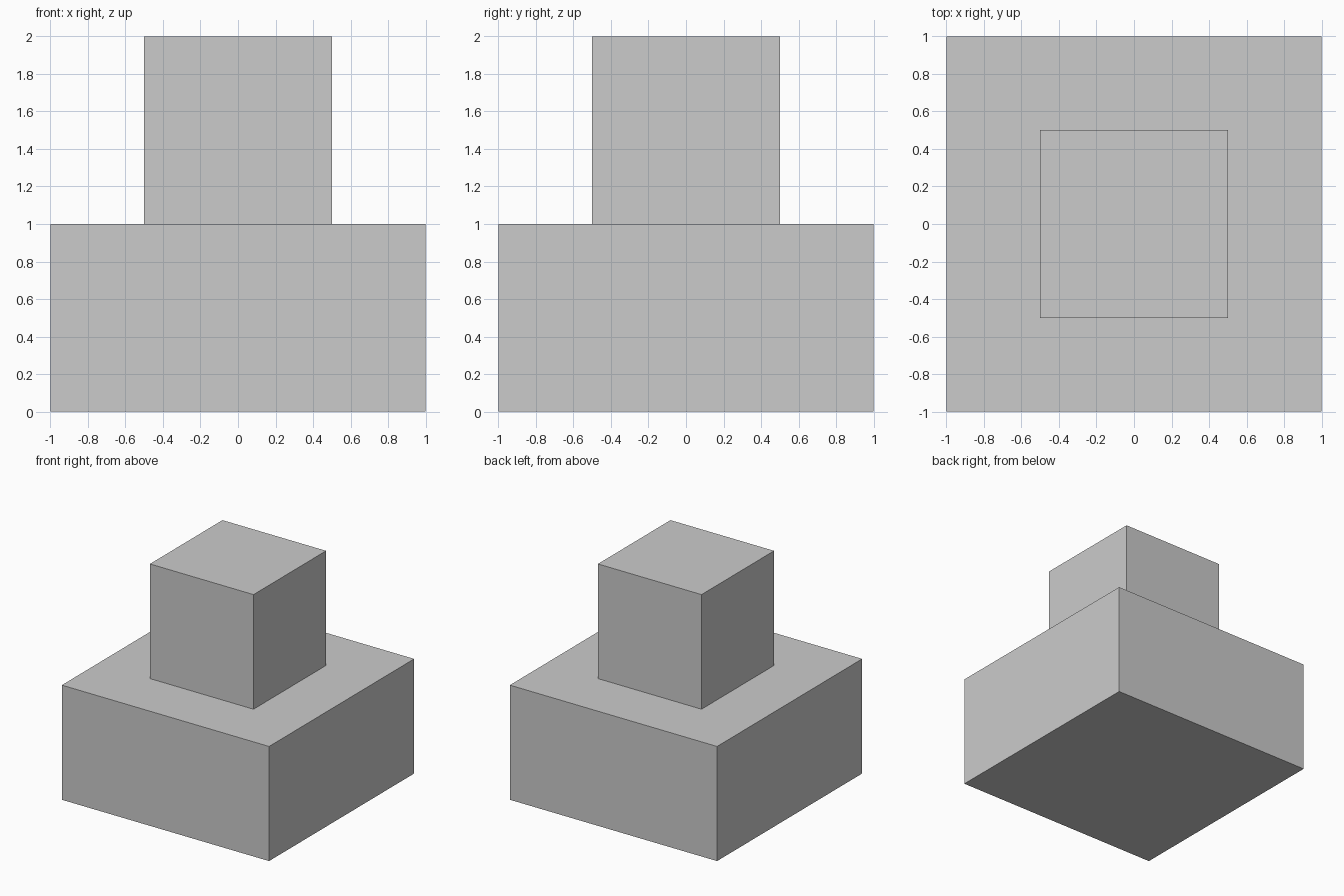
import bpy

if "Cube" in bpy.data.objects:
    bpy.data.objects.remove(bpy.data.objects["Cube"])


def add_block(name, width, depth, height, base_z):
    """Add a box centred on x and y, with its underside at base_z."""
    bpy.ops.mesh.primitive_cube_add(size=1, location=(0, 0, base_z + height / 2))
    block = bpy.context.object
    block.name = name
    block.scale = (width, depth, height)
    bpy.ops.object.transform_apply(location=False, rotation=False, scale=True)
    return block


# Wide square plinth
add_block("base_block", 2, 2, 1, 0)

# Smaller cube standing on its centre
add_block("top_block", 1, 1, 1, 1)
